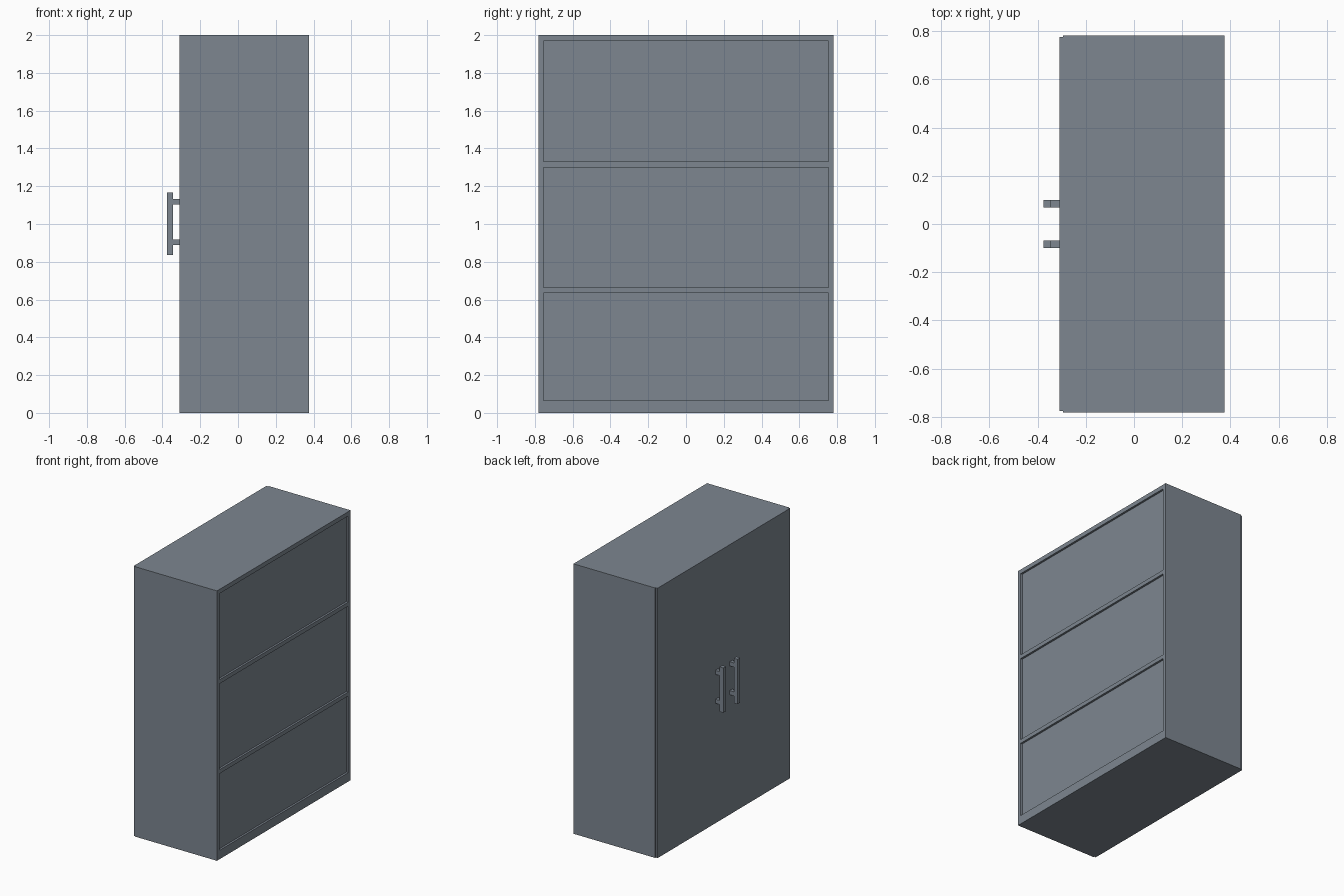
import bpy
import bmesh

if "Cube" in bpy.data.objects:
    bpy.data.objects.remove(bpy.data.objects["Cube"])

# Single flat colour
mat = bpy.data.materials.new("slate_grey")
mat.diffuse_color = (0.205, 0.24, 0.28, 1.0)
mat.use_nodes = True
mat.node_tree.nodes["Principled BSDF"].inputs["Base Color"].default_value = mat.diffuse_color


def box(name, x, y, z):
    """Axis-aligned box from (min, max) ranges."""
    bm = bmesh.new()
    bmesh.ops.create_cube(bm, size=1.0)
    for v in bm.verts:
        for i, (lo, hi) in enumerate((x, y, z)):
            v.co[i] = lo if v.co[i] < 0 else hi
    mesh = bpy.data.meshes.new(name)
    bm.to_mesh(mesh)
    bm.free()
    mesh.materials.append(mat)
    obj = bpy.data.objects.new(name, mesh)
    bpy.context.collection.objects.link(obj)
    return obj


FRONT, BACK, W = -0.295, 0.375, 0.782
T = 0.027               # board thickness
IN = W - T              # inner half width
DEPTH = (FRONT, BACK)

# Carcass: top, base and two shelves
box("top_board", DEPTH, (-W, W), (1.968, 2.0))
box("base_board", DEPTH, (-W, W), (0.0, 0.066))
levels = [(0.634, 0.664), (1.300, 1.330)]
for i, z in enumerate(levels):
    box(f"shelf_{i + 1}", DEPTH, (-IN, IN), z)

# Recessed panels closing each bay
bays = [(0.066, 0.634), (0.664, 1.300), (1.330, 1.968)]
for i, z in enumerate(bays):
    box(f"back_panel_{i + 1}", (BACK - 0.03, BACK - 0.015), (-IN, IN), z)

# Sides, doors and handles, mirrored across y = 0
for side, s in (("left", 1), ("right", -1)):
    def span(a, b):
        return tuple(sorted((s * a, s * b)))
    box(f"side_board_{side}", DEPTH, span(IN, W), (0.066, 1.968))
    box(f"door_{side}", (-0.31, FRONT), span(0.0, 0.775), (0.0, 2.0))
    grip = span(0.068, 0.099)
    box(f"handle_bar_{side}", (-0.375, -0.344), grip, (0.836, 1.168))
    for label, z in (("lower", 0.904), ("upper", 1.118)):
        box(f"handle_post_{label}_{side}", (-0.344, -0.31), grip, (z - 0.015, z + 0.015))
